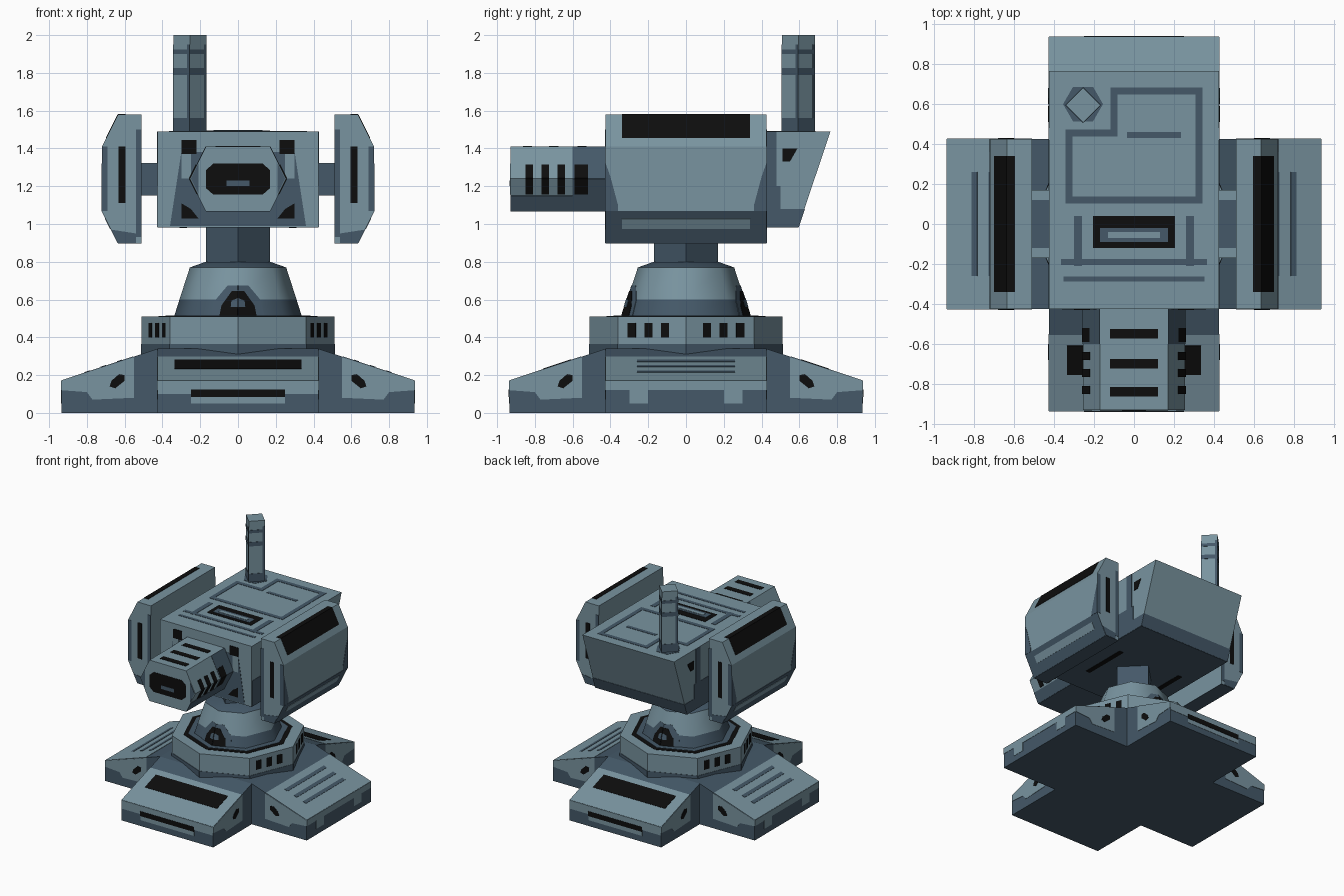
import bpy, bmesh, math
from mathutils import Vector, Matrix

if "Cube" in bpy.data.objects:
    bpy.data.objects.remove(bpy.data.objects["Cube"])


def material(name, rgb):
    m = bpy.data.materials.new(name)
    m.diffuse_color = (*rgb, 1)
    m.use_nodes = True
    m.node_tree.nodes["Principled BSDF"].inputs["Base Color"].default_value = m.diffuse_color
    return m


MATS = [material("light_slate", (0.19, 0.295, 0.35)),
        material("dark_slate", (0.058, 0.098, 0.138)),
        material("black", (0.004, 0.004, 0.004))]
LIGHT, DARK, BLACK = 0, 1, 2

# symmetry sets used to repeat parts and markings
I = Matrix.Identity(3)
MX, MY = Matrix.Diagonal((-1, 1, 1)), Matrix.Diagonal((1, -1, 1))
R90 = Matrix.Rotation(math.pi / 2, 3, 'Z')
ONE, SX, SY = [I], [I, MX], [I, MY]
SXY = [I, MX, MY, MX @ MY]
SIDES = [R90, R90 @ MY]
ALL8 = SXY + [R90 @ m for m in SXY]
X, Y, Z = Vector((1, 0, 0)), Vector((0, 1, 0)), Vector((0, 0, 1))


def finish(name, bm):
    bmesh.ops.recalc_face_normals(bm, faces=bm.faces[:])
    me = bpy.data.meshes.new(name)
    bm.to_mesh(me)
    bm.free()
    for m in MATS:
        me.materials.append(m)
    ob = bpy.data.objects.new(name, me)
    bpy.context.collection.objects.link(ob)
    return ob


def add_prism(bm, lower, upper, mat):
    a = [bm.verts.new(p) for p in lower]
    b = [bm.verts.new(p) for p in upper]
    n = len(a)
    faces = [bm.faces.new(a[::-1]), bm.faces.new(b)]
    faces += [bm.faces.new((a[i], a[(i + 1) % n], b[(i + 1) % n], b[i])) for i in range(n)]
    for f in faces:
        f.material_index = mat


def prism(name, mat, pts, axis, lo, hi, flips=ONE):
    """Extrude a profile along an axis, repeated by symmetry."""
    put = {'x': lambda p, t: Vector((t, p[0], p[1])),
           'y': lambda p, t: Vector((p[0], t, p[1])),
           'z': lambda p, t: Vector((p[0], p[1], t))}[axis]
    bm = bmesh.new()
    for m in flips:
        add_prism(bm, [m @ put(p, lo) for p in pts], [m @ put(p, hi) for p in pts], mat)
    return finish(name, bm)


paint = {}


def plate(group, mat, o, u, v, shapes, level=1, flips=ONE):
    """Thin coloured plates on the face through o spanned by u and v."""
    bm = paint.setdefault(group, bmesh.new())
    o, u, v = Vector(o), Vector(u).normalized(), Vector(v).normalized()
    n = u.cross(v) * 0.0025 * level
    for m in flips:
        for s in shapes:
            base = [o + u * a + v * b for a, b in s]
            add_prism(bm, [m @ p for p in base], [m @ (p + n) for p in base], mat)


def rect(a, b, c, d):
    return [(a, c), (b, c), (b, d), (a, d)]


def line(pts, w):
    h = w / 2
    return [rect(min(p[0], q[0]) - h, max(p[0], q[0]) + h, min(p[1], q[1]) - h, max(p[1], q[1]) + h)
            for p, q in zip(pts, pts[1:])]


def ngon(r, n, c=(0, 0), a0=0.0):
    return [(c[0] + r * math.cos(a0 + math.tau * i / n), c[1] + r * math.sin(a0 + math.tau * i / n))
            for i in range(n)]


# cross-shaped base
prism("base_front_back", DARK, [(-.935, 0), (-.935, .17), (-.425, .34), (.425, .34), (.935, .17), (.935, 0)],
      'x', -.425, .425)
prism("base_side_arms", DARK, [(.425, 0), (.935, 0), (.935, .17), (.425, .34)], 'y', -.425, .425, SX)
slope = ((0, -.935, .17), X, (0, .51, .17))
end = ((0, -.935, 0), X, Z)
plate("base_markings", LIGHT, *slope, [rect(-.425, .425, 0, .4)], 1, SY + SIDES)
plate("base_markings", BLACK, *slope, [rect(-.335, .335, .19, .345)], 2, SY)
plate("base_markings", DARK, *slope, [rect(-.26, .26, s, s + .03) for s in (.13, .22, .31)], 2, SIDES)
plate("base_markings", LIGHT, *end, [rect(-.425, .425, .1, .17), rect(-.25, .25, .05, .1)], 1, SY)
plate("base_markings", BLACK, *end, [rect(-.25, .25, .085, .125)], 2, SY)
plate("base_markings", LIGHT, *end, [rect(-.425, .425, .12, .17), rect(-.3, -.2, .05, .12), rect(.2, .3, .05, .12)],
      1, SIDES)
plate("base_markings", LIGHT, (0, -.425, 0), X, Z,
      [[(.55, .08), (.77, .07), (.8, .11), (.935, .12), (.935, .17), (.55, .295)]], 1, ALL8)
plate("base_markings", BLACK, (0, -.425, 0), X, Z,
      [[(.6, .17), (.65, .13), (.68, .14), (.67, .17), (.63, .205), (.6, .2)]], 2, ALL8)

# octagonal turntable
prism("turntable", LIGHT, ngon(.51, 8), 'z', .3, .51)
plate("turntable_markings", BLACK, (0, 0, .51), X, Y, [ngon(.42, 8)], 1)
plate("turntable_markings", DARK, (0, 0, .51), X, Y, [ngon(.385, 8)], 2)
for ang in (22.5, 67.5):
    a = math.radians(ang)
    n = Vector((math.cos(a), math.sin(a), 0))
    frame = (n * .51 * math.cos(math.pi / 8), Z.cross(n), Z)
    plate("turntable_markings", DARK, *frame, [rect(-.195, .195, .3, .365)], 1, SXY)
    if ang < 45:
        plate("turntable_markings", BLACK, *frame, [rect(c - .023, c + .023, .4, .475) for c in (-.075, .02, .115)],
              1, SXY)

# smooth dome with dark skirt and arched hatches
bm = bmesh.new()
rings = [[bm.verts.new((x, y, z)) for x, y in ngon(r, 8)]
         for r, z in ((.34, .505), (.31, .6), (.255, .77), (.17, .8))]
for k, mat in enumerate((DARK, LIGHT, DARK)):
    for i in range(8):
        j = (i + 1) % 8
        f = bm.faces.new((rings[k][i], rings[k][j], rings[k + 1][j], rings[k + 1][i]))
        f.material_index = mat
bm.faces.new(rings[-1]).material_index = DARK
dome = finish("dome", bm)
bpy.context.view_layer.objects.active = dome
dome.select_set(True)
bpy.ops.object.shade_smooth_by_angle(angle=math.radians(50))
A, B, C = Vector((0, -.34, .51)), Vector((.2404, -.2404, .51)), Vector((0, -.255, .77))
u = (B - A).normalized()
v = (C - A) - u * (C - A).dot(u)
plate("dome_hatches", DARK, A, u, v, [[(0, 0), (.15, 0), (.14, .09), (.08, .17), (.018, .17)]], 1, SXY)
plate("dome_hatches", BLACK, A, u, v, [[(0, 0), (.105, 0), (.1, .06), (.05, .14), (.015, .14)]], 2, SXY)
plate("dome_hatches", DARK, A, u, v, [[(.006, .05), (.045, .05), (.045, .085), (.012, .1)]], 3, SXY)

# neck
prism("neck", DARK, ngon(.17, 4), 'z', .78, 1.0)

# main housing with sloping back
prism("housing", LIGHT, [(-.425, .985), (-.425, 1.49), (.765, 1.49), (.595, .985)], 'x', -.425, .425)
top = ((0, 0, 1.49), X, Y)
plate("housing_markings", DARK, *top,
      line([(-.325, .12), (.325, .12), (.325, .665), (-.1, .665), (-.1, .455), (-.325, .455), (-.325, .12)], .035)
      + line([(-.02, .445), (.22, .445)], .03) + line([(-.35, -.19), (.35, -.19)], .03)
      + line([(-.34, -.275), (.34, -.275)], .025) + [ngon(.1, 6, (-.255, .6))], 1)
plate("housing_markings", DARK, *top, line([(.28, -.19), (.28, .02)], .04), 1, SX)
plate("housing_markings", BLACK, *top, [rect(-.205, .205, -.12, .04)], 1)
plate("housing_markings", DARK, *top, [rect(-.17, .17, -.09, -.02)], 2)
plate("housing_markings", LIGHT, *top, [rect(-.13, .13, -.07, -.04)], 3)
front = ((0, -.425, 0), X, Z)
plate("housing_markings", DARK, *front,
      [[(-.36, .99), (.36, .99), (.34, 1.12), (.3, 1.38), (-.3, 1.38), (-.34, 1.12)]], 1)
plate("housing_markings", LIGHT, *front, [rect(.25, .3, 1.24, 1.37)], 2, SX)
plate("housing_markings", BLACK, *front,
      [rect(.22, .3, 1.37, 1.445), [(.21, 1.03), (.3, 1.03), (.3, 1.11), (.25, 1.08)]], 2, SX)
side = ((.425, 0, 0), Y, Z)
plate("housing_markings", DARK, *side, [rect(-.42, .5, .985, 1.2), rect(.42, .48, 1.2, 1.49),
                                        [(.5, .985), (.595, .985), (.63, 1.08), (.5, 1.08)]], 1, SX)
plate("housing_markings", BLACK, *side, [[(.51, 1.33), (.55, 1.33), (.59, 1.4), (.51, 1.4)]], 2, SX)
plate("housing_markings", DARK, (0, .595, .985), -X, (0, .17, .505), [rect(-.425, .425, 0, .1)])
plate("housing_markings", DARK, (0, 0, .985), Y, X, [rect(-.425, .595, -.425, .425)])
plate("housing_markings", BLACK, (0, 0, .985), Y, X, [rect(-.2, .2, .27, .31)], 2, SX)

# hexagonal barrel
HEX = [(-.255, 1.24), (-.17, 1.07), (.17, 1.07), (.255, 1.24), (.17, 1.41), (-.17, 1.41)]
prism("barrel", LIGHT, HEX, 'y', -.93, -.42)
muzzle = ((0, -.93, 0), X, Z)
plate("barrel_markings", BLACK, *muzzle,
      [[(-.17, 1.19), (-.13, 1.155), (.13, 1.155), (.17, 1.19), (.17, 1.285), (.13, 1.32), (-.13, 1.32), (-.17, 1.285)]])
plate("barrel_markings", DARK, *muzzle, [rect(-.06, .06, 1.2, 1.23)], 2)
plate("barrel_markings", DARK, *muzzle, [[(.21, 1.16), (.25, 1.24), (.21, 1.32)]], 1, SX)
plate("barrel_markings", BLACK, (0, 0, 1.41), X, Y, [rect(-.12, .12, c - .024, c + .024) for c in (-.55, -.7, -.84)])
plate("barrel_markings", DARK, (0, 0, 1.07), Y, X, [rect(-.93, -.425, -.17, .17)])
slots = ((-.85, -.81), (-.765, -.725), (-.68, -.64), (-.59, -.52))
up, low = ((.255, 0, 1.24), Y, (-.085, 0, .17)), ((.17, 0, 1.07), Y, (.085, 0, .17))
plate("barrel_markings", DARK, *up, [rect(-.6, -.425, 0, .19)], 1, SX)
plate("barrel_markings", DARK, *low, [rect(-.93, -.425, 0, .09), rect(-.6, -.425, .09, .19)], 1, SX)
plate("barrel_markings", BLACK, *up, [rect(a, b, 0, .08) for a, b in slots], 2, SX)
plate("barrel_markings", BLACK, *low, [rect(a, b, .1, .19) for a, b in slots], 2, SX)

# side pods and their connectors
prism("side_pods", LIGHT, [(.51, .9), (.635, .9), (.72, 1.07), (.72, 1.41), (.635, 1.58), (.51, 1.58)],
      'y', -.425, .425, SX)
prism("pod_connectors", DARK, [(-.17, 1.15), (.17, 1.15), (.17, 1.32), (-.17, 1.32)], 'x', .42, .515, SX)
plate("pod_markings", LIGHT, (0, 0, 1.32), X, Y, [rect(.425, .51, .12, .17), rect(.425, .51, -.17, -.12)], 1, SX)
plate("pod_markings", BLACK, (0, 0, 1.58), X, Y, [rect(.595, .636, -.34, .34)], 1, SX)
plate("pod_markings", BLACK, (.72, 0, 1.41), Y, (-.085, 0, .17), [rect(-.34, .34, .05, .19)], 1, SX)
lower = ((.635, 0, .9), Y, (.085, 0, .17))
plate("pod_markings", DARK, *lower, [rect(-.425, .425, 0, .19)], 1, SX)
plate("pod_markings", LIGHT, *lower, [rect(-.34, .34, .085, .145)], 2, SX)
plate("pod_markings", DARK, (.72, 0, 0), Y, Z,
      [[(.425, 1.07), (.425, 1.32), (.4, 1.25), (.36, 1.1), (.36, 1.07)],
       [(-.425, 1.07), (-.36, 1.07), (-.36, 1.1), (-.4, 1.25), (-.425, 1.32)]], 1, SX)
plate("pod_markings", DARK, (0, 0, .9), Y, X, [rect(-.425, .425, .51, .635)], 1, SX)
pod_end = ((0, -.425, 0), X, Z)
plate("pod_markings", BLACK, *pod_end, [rect(.595, .632, 1.11, 1.41)], 1, SXY)
plate("pod_markings", DARK, *pod_end, [rect(.69, .72, 1.07, 1.41), rect(.51, .54, .93, 1.5),
                                       [(.54, .9), (.635, .9), (.67, .97), (.54, .95)]], 1, SXY)

# antenna post
c, r = Vector((-.255, .595, 0)), .087
prism("antenna", LIGHT, ngon(r, 4, c), 'z', 1.48, 2.0)
for k in range(4):
    a = math.pi / 4 + k * math.pi / 2
    n = Vector((math.cos(a), math.sin(a), 0))
    w = r * math.sin(math.pi / 4)
    plate("antenna_markings", DARK, c + n * w, Z.cross(n), Z,
          [rect(-w, w, 1.49, 1.56), rect(-w, w, 1.79, 1.825), rect(-w, w, 1.9, 1.925), rect(w - .018, w, 1.56, 1.95)])

for name, b in paint.items():
    finish(name, b)
